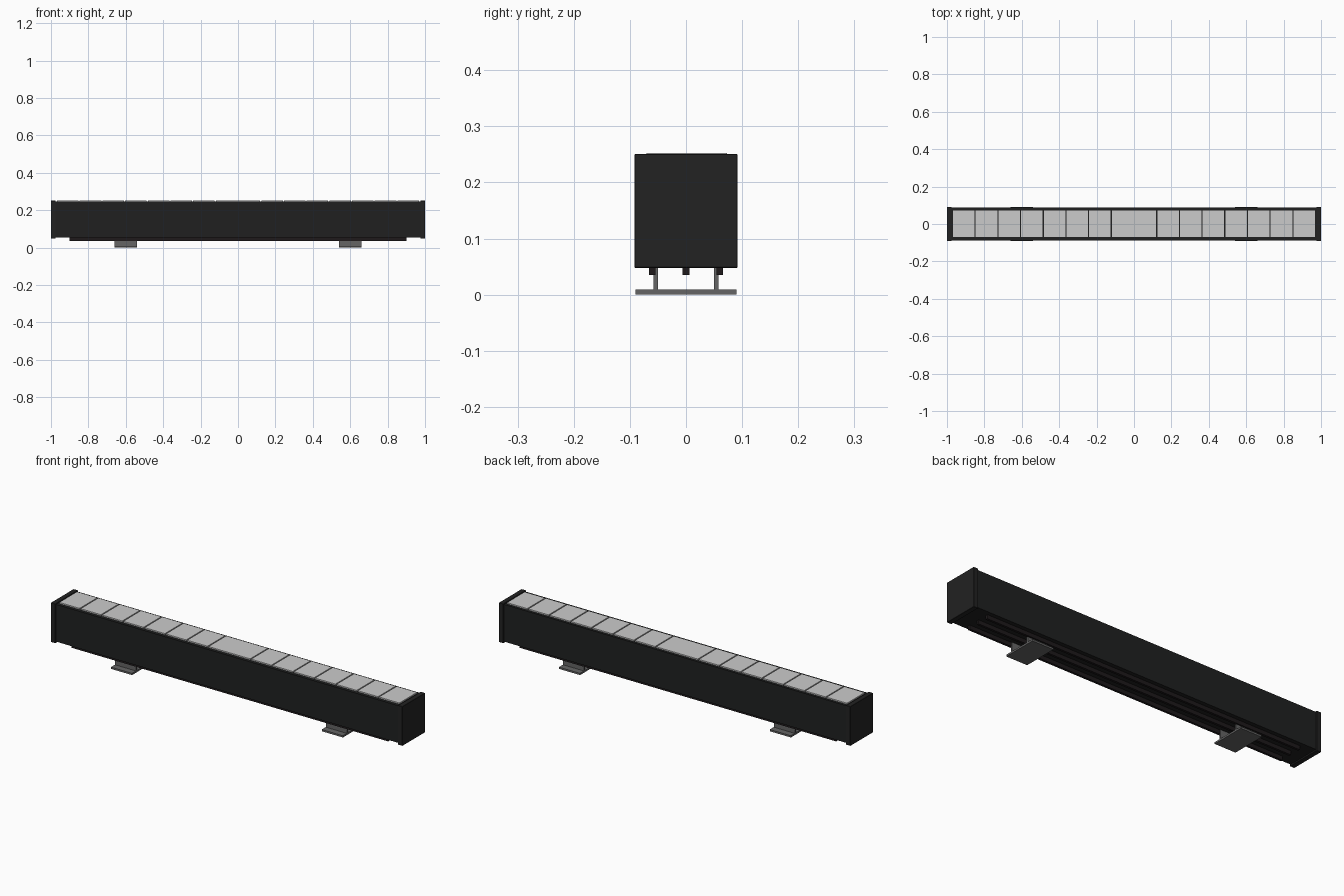
import bpy, bmesh

if "Cube" in bpy.data.objects:
    bpy.data.objects.remove(bpy.data.objects["Cube"])


def material(name, rgb):
    m = bpy.data.materials.new(name)
    m.diffuse_color = (*rgb, 1)
    m.use_nodes = True
    m.node_tree.nodes["Principled BSDF"].inputs["Base Color"].default_value = m.diffuse_color
    return m


BLACK = material("matte black", (0.014, 0.0145, 0.0145))
CAP = material("end cap black", (0.016, 0.016, 0.016))
RAIL = material("rail dark", (0.013, 0.010, 0.011))
LENS = material("lens grey", (0.60, 0.60, 0.60))
STEEL = material("bracket grey", (0.13, 0.13, 0.13))


def box(name, x, y, z, mat, bevel=0.0):
    """Box from (min, max) ranges on each axis."""
    bm = bmesh.new()
    bmesh.ops.create_cube(bm, size=1)
    for v in bm.verts:
        v.co = [r[0] if c < 0 else r[1] for c, r in zip(v.co, (x, y, z))]
    me = bpy.data.meshes.new(name)
    bm.to_mesh(me)
    bm.free()
    me.materials.append(mat)
    ob = bpy.data.objects.new(name, me)
    bpy.context.collection.objects.link(ob)
    if bevel:
        b = ob.modifiers.new("bevel", 'BEVEL')
        b.width, b.segments = bevel, 1
    return ob


# Long housing
box("housing", (-0.98, 0.98), (-0.087, 0.087), (0.055, 0.246), BLACK)

# Slightly larger end caps
for side, s in (("left", -1), ("right", 1)):
    box(f"end_cap_{side}", sorted((s * 0.975, s)), (-0.092, 0.092),
        (0.048, 0.2505), CAP, 0.001)

# Row of lens tiles; the two middle tiles meet without a gap
count, half, gap = 16, 0.9705, 0.003
pitch = 2 * half / count
for i in range(count):
    x0 = -half + i * pitch
    left = 0 if i == count // 2 else gap
    right = 0 if i == count // 2 - 1 else gap
    box(f"lens_tile_{i + 1}", (x0 + left, x0 + pitch - right),
        (-0.0705, 0.0735), (0.24, 0.2525), LENS)

# Three mounting rails under the housing
for i, y in enumerate((-0.06, 0, 0.06)):
    box(f"rail_{i + 1}", (-0.9, 0.9), (y - 0.006, y + 0.006), (0.035, 0.057), RAIL)

# Two brackets: a base plate with two upright webs
for side, x in (("left", -0.6), ("right", 0.6)):
    xr = (x - 0.06, x + 0.06)
    box(f"bracket_plate_{side}", xr, (-0.09, 0.09), (0, 0.009), STEEL)
    for j, s in enumerate((-1, 1)):
        box(f"bracket_web_{side}_{j + 1}", xr, sorted((s * 0.05, s * 0.058)),
            (0.009, 0.057), STEEL)
